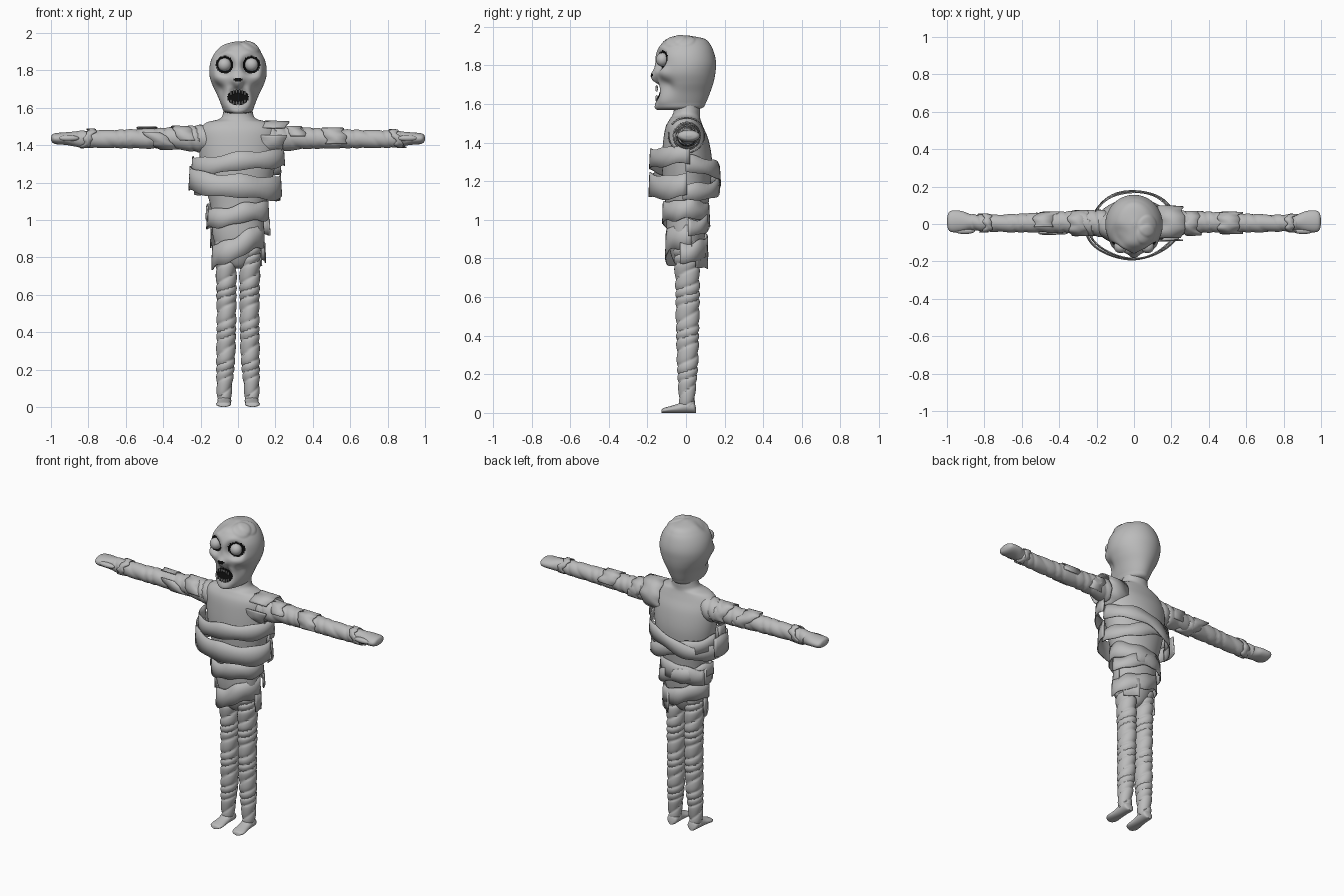
import bpy, bmesh, math, random
from mathutils import Vector

random.seed(4)
cube = bpy.data.objects.get("Cube")
if cube:
    bpy.data.objects.remove(cube, do_unlink=True)


def material(name, value):
    m = bpy.data.materials.new(name)
    m.use_nodes = True
    col = (value, value, value, 1)
    m.diffuse_color = col
    m.node_tree.nodes["Principled BSDF"].inputs["Base Color"].default_value = col
    return m


CLOTH = material("grey cloth", 0.5)
DARK = material("black hollow", 0.004)

# Axis layouts: the first value runs along the part, the others across it
UP = lambda t, u, v: Vector((u, v, t))
SIDE = lambda t, u, v: Vector((t, u, v))
DEPTH = lambda t, u, v: Vector((u, t, v))


def finish(name, bm, angle=40):
    bmesh.ops.recalc_face_normals(bm, faces=bm.faces)
    mesh = bpy.data.meshes.new(name)
    bm.to_mesh(mesh)
    bm.free()
    mesh.materials.append(CLOTH)
    mesh.materials.append(DARK)
    mesh.shade_smooth()
    mesh.set_sharp_from_angle(angle=math.radians(angle))
    ob = bpy.data.objects.new(name, mesh)
    bpy.context.collection.objects.link(ob)
    return ob


def spline(keys, f):
    """Smooth interpolation through key sections, f from 0 to 1."""
    n = len(keys) - 1
    i = min(int(f * n), n - 1)
    s = f * n - i
    k = [keys[max(0, min(n, i + d))] for d in (-1, 0, 1, 2)]
    return [b + 0.5 * s * (c - a + s * (2*a - 5*b + 4*c - d + s * (3*(b - c) + d - a)))
            for a, b, c, d in zip(*k)]


def loft(name, keys, place, rings=40, sides=32, wrap=None, warp=None, paint=None):
    """Skin of elliptical sections: (position, half width, half depth, centre u, centre v)."""
    bm = bmesh.new()
    loops = []
    for i in range(rings + 1):
        t, a, b, cu, cv = spline(keys, i / rings)
        row = []
        for j in range(sides):
            ang = math.tau * j / sides
            r = 1 + (wrap(t, ang) if wrap else 0)
            p = place(t, cu + a * r * math.cos(ang), cv + b * r * math.sin(ang))
            row.append(bm.verts.new(warp(p) if warp else p))
        loops.append(row)
    for lo, hi in zip(loops, loops[1:]):
        for j in range(sides):
            k = (j + 1) % sides
            bm.faces.new((lo[j], lo[k], hi[k], hi[j]))
    bm.faces.new(loops[0])
    bm.faces.new(loops[-1])
    if paint:
        for f in bm.faces:
            f.material_index = int(paint(f.calc_center_median()))
    return finish(name, bm)


def spiral(turns, strands, amp):
    """Overlapping strips wound around a limb."""
    def wrap(t, ang):
        s = (strands * (t * turns - ang / math.tau) + 0.25 * math.sin(t * 31)) % 1
        return amp * (math.sqrt(math.sin(math.pi * s)) - 0.6 + 0.5 * s)
    return wrap


def band(name, pos, height, a, b, start, end, tilt=0, dip=0, cu=0, cv=0, place=UP, flare=0.06):
    """Loose strip of cloth; angles run from the front towards +x."""
    bm = bmesh.new()
    steps = max(6, int((end - start) / 7))
    phase = random.uniform(0, 6)
    prev = None
    for i in range(steps + 1):
        f = i / steps
        ang = math.radians(start + (end - start) * f)
        r = 1 + flare * abs(2 * f - 1) ** 3 + 0.012 * math.sin(5 * ang + phase)
        mid = pos + tilt * math.sin(ang) + dip * math.cos(ang) + 0.006 * math.sin(4 * ang + phase)
        half = height / 2 + 0.005 * math.sin(7 * ang + phase)
        row = [bm.verts.new(place(mid + e * half, cu + a * (r - 0.015 * e) * math.sin(ang),
                                  cv - b * (r - 0.015 * e) * math.cos(ang))) for e in (-1, 0, 1)]
        if prev:
            for k in (0, 1):
                bm.faces.new((prev[k], row[k], row[k + 1], prev[k + 1]))
        prev = row
    ob = finish(name, bm)
    mod = ob.modifiers.new("thickness", "SOLIDIFY")
    mod.thickness = 0.006
    mod.offset = 0
    return ob


def ball(name, loc, scale):
    bm = bmesh.new()
    bmesh.ops.create_uvsphere(bm, u_segments=24, v_segments=14, radius=1)
    for v in bm.verts:
        v.co = Vector(loc) + Vector(c * s for c, s in zip(v.co, scale))
    return finish(name, bm, 60)


# Torso with neck and pelvis
loft("torso", [(0.74, .015, .02, 0, 0), (0.76, .055, .05, 0, 0), (0.82, .10, .078, 0, 0),
               (0.92, .135, .098, 0, 0), (1.05, .142, .108, 0, .005), (1.18, .175, .122, 0, .005),
               (1.30, .20, .13, 0, .005), (1.41, .21, .118, 0, 0), (1.48, .205, .098, 0, -.008),
               (1.52, .17, .08, 0, -.005), (1.54, .10, .072, 0, 0), (1.57, .08, .068, 0, .005),
               (1.63, .075, .068, 0, .005)], UP, 60, 48)

# Skull: dents and swellings as (centre, radius, amount, sharpness)
bumps = [((.07, -.06, 1.94), .055, .007, 10), ((.075, -.01, 1.93), .055, .006, 12),
         ((-.075, -.06, 1.92), .05, -.012, 3),
         ((0, -.165, 1.745), .03, .022, 2), ((0, -.16, 1.60), .05, .016, 2),
         ((0, -.165, 1.655), .055, -.04, 4), ((0, -.165, 1.70), .03, .015, 2)]
for s in (-1, 1):
    bumps += [((s * .072, -.145, 1.83), .052, -.035, 4), ((s * .07, -.145, 1.885), .035, .01, 2),
              ((s * .10, -.11, 1.76), .035, .014, 2), ((s * .095, -.10, 1.69), .045, -.018, 2),
              ((s * .03, -.165, 1.715), .025, -.012, 2), ((s * .07, -.12, 1.62), .04, .008, 2)]


def skull_shape(p):
    out = (p - Vector((0, 0, 1.76))).normalized()
    move = sum(amt * math.exp(-((p - Vector(c)).length / r) ** k) for c, r, amt, k in bumps)
    return p + out * move


def hollow(p):
    if p.y > -0.05:
        return False
    eye = math.hypot(abs(p.x) - .072, p.z - 1.83) < .047
    mouth = math.hypot(p.x / .058, (p.z - 1.655) / .04) < 1
    nose = abs(p.x) < .024 - abs(p.z - 1.752) and abs(p.z - 1.752) < .01
    return eye or mouth or nose


loft("head", [(1.57, .045, .06, 0, -.03), (1.58, .075, .115, 0, -.03), (1.61, .088, .133, 0, -.028),
              (1.66, .108, .143, 0, -.018), (1.71, .132, .15, 0, -.008), (1.76, .15, .157, 0, -.005),
              (1.81, .153, .158, 0, -.002), (1.86, .142, .151, 0, -.004), (1.905, .115, .13, 0, -.002),
              (1.938, .075, .095, 0, 0), (1.955, .01, .012, 0, 0)],
     UP, 110, 128, warp=skull_shape, paint=hollow)

# Eyes and teeth
for s, side in ((-1, "right"), (1, "left")):
    ball(side + "_eye", (s * .072, -.122, 1.83), (.036, .034, .036))
for i in range(6):
    x = (i - 2.5) * .015
    arch = 1 - (x / .06) ** 2
    ball("upper_tooth", (x, -.152, 1.657 + .03 * arch), (.005, .006, .011))
    ball("lower_tooth", (x, -.152, 1.653 - .03 * arch), (.005, .006, .011))

# Limbs
for s, side in ((-1, "right"), (1, "left")):
    loft(side + "_arm", [(s * x, a, b, y, z) for x, a, b, y, z in (
        (.12, .07, .075, 0, 1.435), (.22, .066, .068, .005, 1.435), (.34, .056, .056, .01, 1.437),
        (.50, .05, .05, .008, 1.435), (.66, .046, .046, .004, 1.433), (.80, .042, .044, .005, 1.432),
        (.87, .042, .04, .01, 1.433), (.92, .055, .034, .014, 1.435), (.97, .058, .03, .014, 1.435),
        (.992, .045, .022, .014, 1.436), (1.0, .012, .006, .014, 1.436))], SIDE, 150, 28,
        wrap=lambda t, ang: spiral(7, 2, .12)(t, ang) if abs(t) < .87 else 0)
    ball(side + "_thumb", (s * .905, -.036, 1.437), (.055, .018, .016))
    loft(side + "_leg", [(z, a, b, s * x, y) for z, a, b, x, y in (
        (.03, .034, .036, .073, .005), (.10, .038, .04, .073, .005), (.25, .046, .05, .066, .008),
        (.45, .048, .055, .062, .008), (.65, .05, .058, .062, .008), (.80, .052, .06, .066, .003),
        (.93, .05, .06, .075, 0))], UP, 180, 28, wrap=spiral(9, 2, .17))
    loft(side + "_foot", [(y, a, b, s * x, b) for y, a, b, x in (
        (.052, .012, .012, .072), (.04, .032, .028, .072), (.0, .036, .032, .073),
        (-.05, .036, .022, .075), (-.10, .04, .015, .077), (-.122, .03, .011, .077),
        (-.128, .01, .004, .077))], DEPTH, 30, 24)

# Loose strips around the trunk
band("chest_band", 1.31, .095, .235, .172, -100, 100, tilt=.025, cv=-.012)
band("belly_band", 1.20, .12, .235, .176, -115, 95, tilt=-.02, dip=-.02, cu=-.02, cv=-.012)
band("upper_back_band", 1.23, .085, .215, .165, 85, 275, tilt=.06, cv=.012)
band("lower_back_band", 1.19, .085, .21, .16, 80, 270, tilt=-.05, cv=.012)
band("waist_band", 1.03, .10, .16, .118, -110, 250, tilt=.025)
band("waist_back_band", 1.0, .08, .162, .122, 95, 290, tilt=-.04)
band("hip_band", .86, .12, .132, .105, -100, 105, tilt=.06)
band("hip_back_band", .87, .10, .14, .11, 75, 285, tilt=-.04)
band("hanging_strip", .80, .13, .13, .112, 115, 160, tilt=.02)

# Cuffs on the arms: position, width, radius, start and end angles, tilt
cuffs = [("left_shoulder_cuff", .185, .13, .09, -100, 235, -.02),
         ("left_upper_cuff", .32, .08, .062, 40, 260, .02),
         ("left_elbow_cuff", .52, .11, .055, 80, 300, .015),
         ("left_wrist_cuff", .85, .04, .046, 0, 350, .02),
         ("right_upper_cuff", -.27, .10, .064, 60, 280, .03),
         ("right_elbow_cuff", -.43, .10, .058, -120, 200, .06),
         ("right_wrist_cuff", -.80, .04, .048, 0, 350, -.02)]
for name, x, width, radius, start, end, tilt in cuffs:
    band(name, x, width, radius, radius, start, end, dip=tilt, cv=1.437, cu=.005, place=SIDE)
